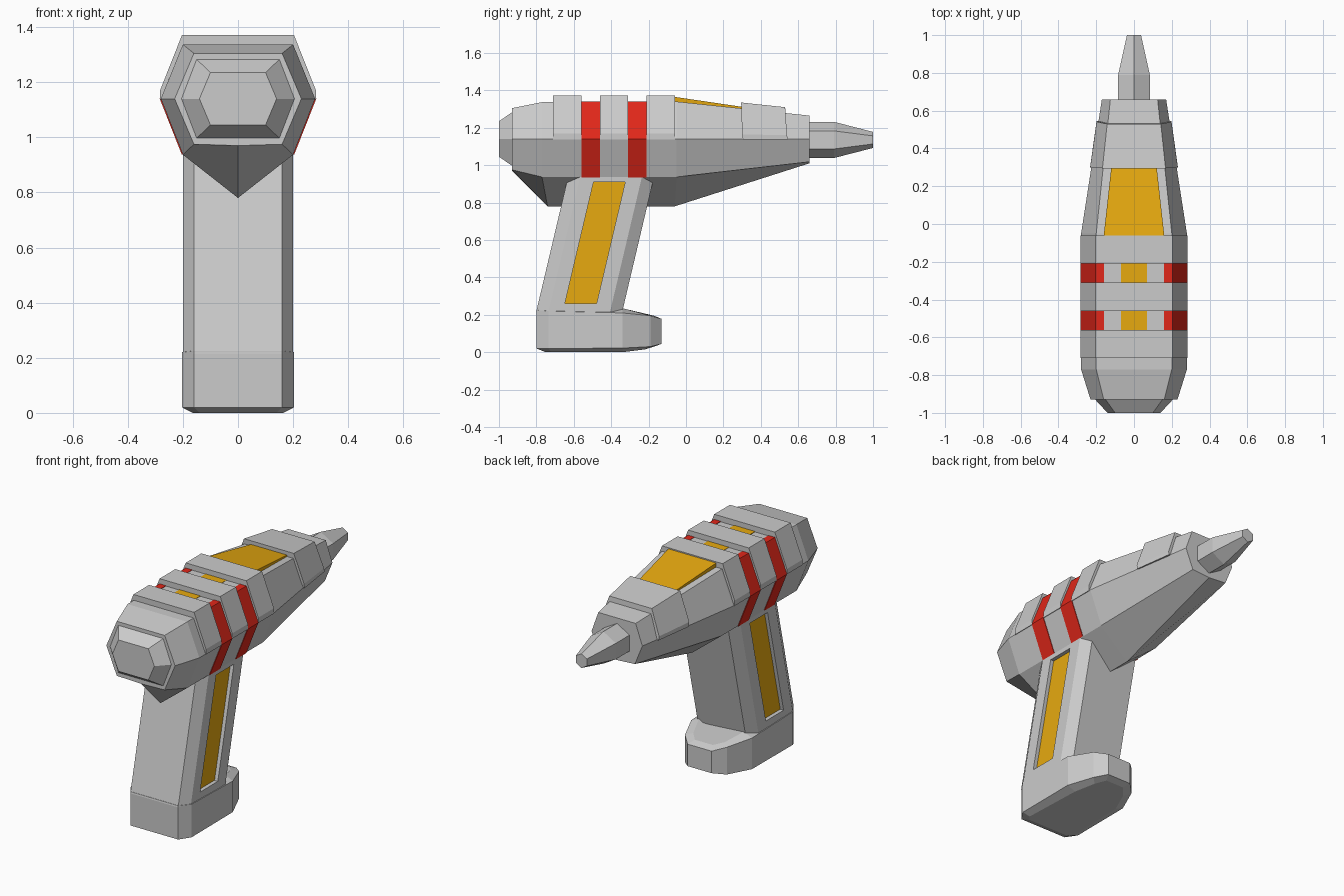
import bpy, bmesh

if "Cube" in bpy.data.objects:
    bpy.data.objects.remove(bpy.data.objects["Cube"])


def material(name, rgb):
    m = bpy.data.materials.new(name)
    m.diffuse_color = (*rgb, 1)
    m.use_nodes = True
    m.node_tree.nodes["Principled BSDF"].inputs["Base Color"].default_value = m.diffuse_color
    return m


RED = material("red", (0.75, 0.02, 0.01))
YELLOW = material("yellow", (0.8, 0.4, 0.005))


def loft(name, rings, mat=None):
    """Skin a list of equal-length 3D rings and cap both ends."""
    bm = bmesh.new()
    vs = [[bm.verts.new(p) for p in r] for r in rings]
    n = len(rings[0])
    for a, b in zip(vs, vs[1:]):
        for i in range(n):
            j = (i + 1) % n
            bm.faces.new((a[i], a[j], b[j], b[i]))
    bm.faces.new(vs[0])
    bm.faces.new(vs[-1])
    bmesh.ops.recalc_face_normals(bm, faces=bm.faces)
    me = bpy.data.meshes.new(name)
    bm.to_mesh(me)
    bm.free()
    ob = bpy.data.objects.new(name, me)
    bpy.context.collection.objects.link(ob)
    if mat:
        me.materials.append(mat)
    return ob


def sym(half):
    """Complete a right-hand half ring across x = 0."""
    return half + [(-x, y, z) for x, y, z in reversed(half) if x > 0]


def slab(name, half, y0, y1, mat=None):
    """Extrude a mirrored (x, z) profile along y."""
    return loft(name, [sym([(x, y, z) for x, z in half]) for y in (y0, y1)], mat)


# Main body: seven-sided hull with a keel
def hull(y, top, mid, bot, keel):
    return sym([(top[0], y, top[1]), (mid, y, 1.14), (bot[0], y, bot[1]), (0, *keel)])


loft("body", [
    hull(-0.93, (0.16, 1.305), 0.23, (0.16, 0.975), (-0.93, 0.97)),
    hull(-0.77, (0.2, 1.337), 0.28, (0.2, 0.937), (-0.74, 0.78)),
    hull(-0.05, (0.2, 1.34), 0.28, (0.2, 0.937), (-0.06, 0.78)),
    hull(0.66, (0.125, 1.265), 0.17, (0.12, 1.018), (0.66, 1.01)),
])


# Tapered rear cap
def hexagon(y, w_flat, w_mid, h):
    return sym([(w_flat, y, 1.14 + h), (w_mid, y, 1.14), (w_flat, y, 1.14 - h)])


loft("rear_cap", [hexagon(-0.92, 0.15, 0.205, 0.143), hexagon(-0.93, 0.15, 0.205, 0.143),
                  hexagon(-1.0, 0.1, 0.14, 0.095)])


# Barrel: hexagon with a corner at the top
def barrel_ring(y, r):
    return sym([(0, y, 1.135 + r), (r * 0.866, y, 1.135 + r / 2),
                (r * 0.866, y, 1.135 - r / 2), (0, y, 1.135 - r)])


loft("barrel", [barrel_ring(0.64, 0.097), barrel_ring(0.79, 0.097), barrel_ring(1.0, 0.043)])

# Raised ribs over the upper body
for i, y in enumerate((-0.71, -0.46, -0.21)):
    slab(f"rib_{i}", [(0.203, 1.372), (0.283, 1.17), (0.283, 1.138)], y, y + 0.15)

# Red side bands and yellow top strips between the ribs
for i, y in enumerate((-0.56, -0.31)):
    for s in (1, -1):
        profile = [(0.16, 1.341), (0.203, 1.341), (0.284, 1.14), (0.203, 0.935), (0.15, 1.1)]
        loft(f"red_band_{i}_{s}", [[(s * x, v, z) for x, z in profile]
                                   for v in (y, y + 0.1)], RED)
    slab(f"top_strip_{i}", [(0.07, 1.341), (0.07, 1.32)], y, y + 0.1, YELLOW)

# Yellow sloping top panel
loft("top_panel", [sym([(0.16, -0.06, 1.365), (0.16, -0.06, 1.33)]),
                   sym([(0.12, 0.3, 1.312), (0.12, 0.3, 1.28)])], YELLOW)

# Front sight block
loft("front_block", [
    sym([(0.167, 0.295, 1.335), (0.232, 0.3, 1.165), (0.232, 0.305, 1.138)]),
    sym([(0.142, 0.53, 1.31), (0.198, 0.54, 1.16), (0.198, 0.545, 1.138)])])


# Slanted grip with chamfered corners
def slant(z):
    return (z - 0.22) * 0.236


def grip_ring(z):
    d = slant(z)
    return sym([(0.16, -0.34 + d, z), (0.2, -0.405 + d, z),
                (0.2, -0.735 + d, z), (0.16, -0.8 + d, z)])


grip = loft("grip", [grip_ring(0.215), grip_ring(1.0)])


# Recessed yellow side panels
def panel_ring(z, x0, x1):
    d = slant(z)
    return [(x0, -0.657 + d, z), (x1, -0.657 + d, z), (x1, -0.488 + d, z), (x0, -0.488 + d, z)]


for s in (1, -1):
    cutter = loft(f"recess_cutter_{s}", [panel_ring(z, s * 0.175, s * 0.3) for z in (0.26, 0.91)])
    cutter.hide_render = True
    cutter.hide_viewport = True
    cut = grip.modifiers.new("recess", 'BOOLEAN')
    cut.operation = 'DIFFERENCE'
    cut.solver = 'EXACT'
    cut.object = cutter
    loft(f"grip_panel_{s}", [panel_ring(z, s * 0.16, s * 0.178) for z in (0.261, 0.909)], YELLOW)

# Foot of the grip, projecting forward
plan = [(0.08, -0.13), (0.14, -0.19), (0.203, -0.34), (0.203, -0.735), (0.16, -0.8)]
cap = [(0.06, -0.17), (0.105, -0.22), (0.15, -0.34), (0.165, -0.72), (0.14, -0.75)]


def foot_ring(points, heights):
    return sym([(x, y, z) for (x, y), z in zip(points, heights)])


loft("grip_foot", [
    foot_ring(cap, (0.03, 0.015, 0, 0, 0)),
    foot_ring(plan, (0.045, 0.03, 0.022, 0.02, 0.02)),
    foot_ring(plan, (0.178, 0.195, 0.21, 0.22, 0.225)),
    foot_ring(cap, (0.195, 0.205, 0.235, 0.235, 0.235)),
])
